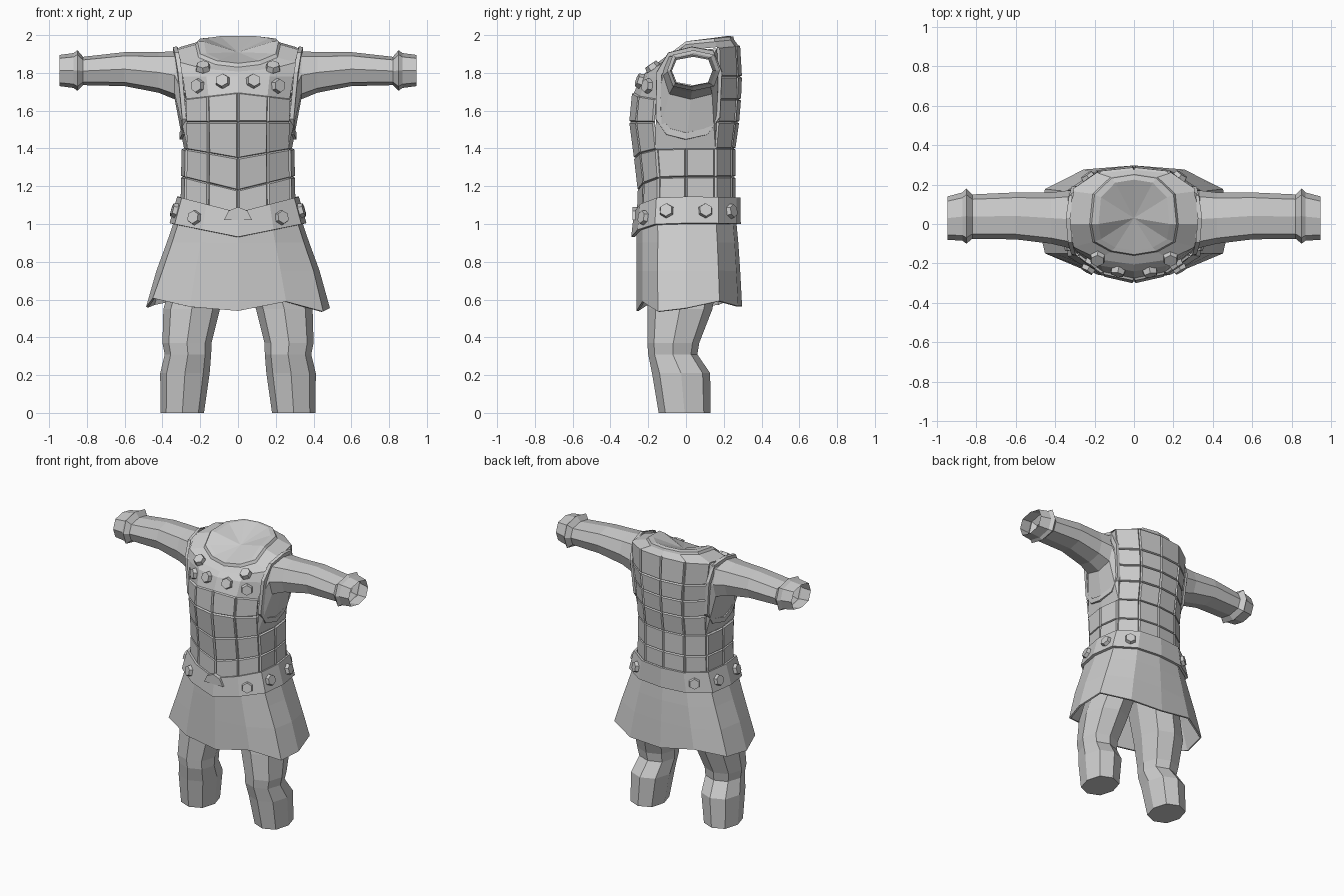
import bpy, bmesh, math
from mathutils import Vector
from mathutils.bvhtree import BVHTree

cube = bpy.data.objects.get("Cube")
if cube:
    bpy.data.objects.remove(cube, do_unlink=True)

GREY = (0.6, 0.6, 0.6, 1)
grey = bpy.data.materials.new("plain grey")
grey.use_nodes = True
grey.diffuse_color = GREY
grey.node_tree.nodes["Principled BSDF"].inputs["Base Color"].default_value = GREY


def finish(name, bm, thickness=0):
    mesh = bpy.data.meshes.new(name)
    bm.to_mesh(mesh)
    bm.free()
    mesh.materials.append(grey)
    obj = bpy.data.objects.new(name, mesh)
    bpy.context.collection.objects.link(obj)
    if thickness:
        mod = obj.modifiers.new("thickness", 'SOLIDIFY')
        mod.thickness = thickness
        mod.offset = 1
    return obj


def loft(bm, rings, skip=lambda row, col: False, closed=False):
    """Join rings of points with quads; returns {(row, column): face}."""
    verts = [[bm.verts.new(p) for p in ring] for ring in rings]
    n = len(rings[0])
    faces = {}
    pairs = list(zip(verts, verts[1:]))
    for row, (a, b) in enumerate(pairs):
        for col in range(n):
            if not skip(row, col):
                k = (col + 1) % n
                faces[row, col] = bm.faces.new((a[col], a[k], b[k], b[col]))
    if closed:
        bm.faces.new(verts[0][::-1])
        bm.faces.new(verts[-1])
    return faces


# Twelve-sided body section, from front centre round to back centre
ACROSS = (0, .53, .93, 1, .93, .53, 0)
DEPTH = (1, .88, .57, 0, .6, .93, 1)


def section(z, half, front, back, droop=0, tilt_front=0, tilt_back=0):
    points = []
    for i in range(12):
        j = i if i <= 6 else 12 - i
        x = ACROSS[j] * half * (1 if i <= 6 else -1)
        y = DEPTH[j] * (front if j < 3 else back)
        h = z + min(y, 0) * tilt_front + max(y, 0) * tilt_back
        if j < 3:
            h += droop * (1 - ACROSS[j])
        points.append((x, y, h))
    return points


def oval(axis, at, u0, u1, v0, v1, corner=.78):
    """Eight-sided ring across the x or z axis, spanning the two ranges."""
    points = []
    for k in range(8):
        a = math.pi / 4 * k
        f = corner / math.sqrt(.5) if k % 2 else 1
        u = (u0 + u1) / 2 - math.sin(a) * f * (u1 - u0) / 2
        v = (v0 + v1) / 2 + math.cos(a) * f * (v1 - v0) / 2
        points.append((at, u, v) if axis == "x" else (u, v, at))
    return points


def mirrored(rings, side):
    return [[(x * side, y, z) for x, y, z in ring] for ring in rings]


# Plated armour with armholes, chest yoke and collar
SIDES = (2, 3, 8, 9)
bm = bmesh.new()
faces = loft(bm, [
    section(1.02, .295, -.25, .25),
    section(1.25, .29, -.245, .25, -.07),
    section(1.40, .288, -.265, .25, -.05),
    section(1.54, .29, -.29, .27),
    section(1.66, .295, -.275, .28, .035),
    section(1.78, .315, -.24, .285),
    section(1.92, .33, -.205, .275, 0, .55, .1),
    section(1.95, .225, -.16, .255, 0, .75, .1),
    section(1.967, .215, -.155, .25, 0, .75, .1),
    section(1.965, .18, -.135, .225, 0, .8, .14),
], skip=lambda row, col: col in SIDES and 2 <= row <= 5)
plates = [f for (row, col), f in faces.items()
          if row < 4 or (row < 6 and 4 <= col <= 7)]
bm.normal_update()
bmesh.ops.inset_individual(bm, faces=plates, thickness=.008, depth=.012)
bm.normal_update()
armour_tree = BVHTree.FromBMesh(bm)
finish("plated_armour", bm)

# Dished closure inside the collar
bm = bmesh.new()
rim = [bm.verts.new(p) for p in section(1.965, .18, -.135, .225, 0, .8, .14)]
centre = bm.verts.new((0, .03, 1.91))
for i in range(12):
    bm.faces.new((rim[i], rim[(i + 1) % 12], centre))
finish("neck_dish", bm)

# Sleeves flare from the armholes to open cuffs, each with a rim round the hole
armhole = [(.02, 1.915), (-.11, 1.88), (-.155, 1.66), (-.165, 1.40),
           (0, 1.40), (.155, 1.40), (.17, 1.66), (.165, 1.93)]
rim_line = [(.03, 1.93), (-.09, 1.90), (-.15, 1.80), (-.155, 1.56),
            (-.10, 1.48), (0, 1.455), (.11, 1.48), (.175, 1.57),
            (.185, 1.80), (.14, 1.91)]


def side_x(y, z):
    return .288 + max(0, z - 1.5) * .09 - .02 * min(1, abs(y) / .16)


for side, word in ((1, "left"), (-1, "right")):
    sleeve = [[(side_x(y, z) - .002, y, z) for y, z in armhole]]
    for x, *span in ((.335, -.12, .17, 1.66, 1.915), (.42, -.10, .16, 1.695, 1.91),
                     (.60, -.078, .16, 1.73, 1.91), (.82, -.075, .15, 1.735, 1.885),
                     (.85, -.10, .18, 1.705, 1.92), (.87, -.085, .16, 1.72, 1.905),
                     (.945, -.08, .14, 1.73, 1.895)):
        sleeve.append(oval("x", x, *span))
    bm = bmesh.new()
    loft(bm, mirrored(sleeve, side))
    bmesh.ops.recalc_face_normals(bm, faces=bm.faces)
    finish(word + "_sleeve", bm)

    loops = []
    for scale, lift in ((1.04, 0), (1.03, .022), (.88, .022), (.87, -.005)):
        loops.append([])
        for y, z in rim_line:
            y, z = .015 + (y - .015) * scale, 1.69 + (z - 1.69) * scale
            loops[-1].append((side_x(y, z) + lift, y, z))
    bm = bmesh.new()
    loft(bm, mirrored(loops, side))
    bmesh.ops.recalc_face_normals(bm, faces=bm.faces)
    finish(word + "_armhole_rim", bm)

    # Trouser legs, bent at the knee
    leg = [oval("z", *r, corner=.74) for r in (
        (0, .18, .41, -.145, .13), (.21, .15, .412, -.18, .128),
        (.31, .142, .388, -.20, .06), (.37, .14, .40, -.205, .07),
        (.55, .095, .395, -.205, .14), (.80, .03, .32, -.20, .18))]
    bm = bmesh.new()
    loft(bm, mirrored(leg, side), closed=True)
    bmesh.ops.recalc_face_normals(bm, faces=bm.faces)
    finish(word + "_trouser_leg", bm)

# Flared skirt with an uneven hem
bm = bmesh.new()
hem = section(.58, .475, -.25, .285, -.04)
hem = [(x, y, z + .03 * math.sin(2 * i) - .02 * (x > .4)) for i, (x, y, z) in enumerate(hem)]
loft(bm, [hem, section(.75, .42, -.25, .275),
          section(.90, .365, -.25, .265), section(1.06, .31, -.25, .25)])
finish("skirt", bm, .012)

# Broad belt dipping at the front
bm = bmesh.new()
loft(bm, [section(1.0, .345, -.272, .272, -.07), section(1.14, .305, -.258, .27, -.08)])
bm.normal_update()
belt_tree = BVHTree.FromBMesh(bm)
finish("belt", bm, .018)

# Pointed tab standing above the belt centre
bm = bmesh.new()
tab = [(-.075, 1.02), (.075, 1.02), (.05, 1.07), (0, 1.09), (-.05, 1.07)]
loft(bm, [[(x, y, z) for x, z in tab] for y in (-.283, -.24)], closed=True)
bmesh.ops.recalc_face_normals(bm, faces=bm.faces)
finish("belt_tab", bm)


# Six-sided studs set onto the chest and belt
def stud(name, tree, origin, direction, lift):
    hit, normal, _, _ = tree.ray_cast(Vector(origin), Vector(direction))
    if hit is None:
        return
    if normal.dot(Vector(direction)) > 0:
        normal = -normal
    bm = bmesh.new()
    bmesh.ops.create_cone(bm, cap_ends=True, segments=6, radius1=.042,
                          radius2=.035, depth=.03)
    turn = normal.to_track_quat('Z', 'Y').to_matrix().to_4x4()
    bmesh.ops.transform(bm, matrix=turn, verts=bm.verts)
    bmesh.ops.translate(bm, vec=hit + normal * lift, verts=bm.verts)
    finish(name, bm)


for side, word in ((1, "left"), (-1, "right")):
    for n, (x, z) in enumerate(((.08, 1.755), (.21, 1.73), (.185, 1.825))):
        stud(f"{word}_chest_stud_{n + 1}", armour_tree, (x * side, -1, z), (0, 1, 0), .01)
    for n, (x, y, dx, dy) in enumerate(((.22, -1, 0, 1), (1, -.10, -1, 0),
                                        (1, .10, -1, 0), (.22, 1, 0, -1))):
        z = 1.03 if y == -1 else 1.065
        stud(f"{word}_belt_stud_{n + 1}", belt_tree, (x * side, y, z),
             (dx * side, dy, 0), .025)
